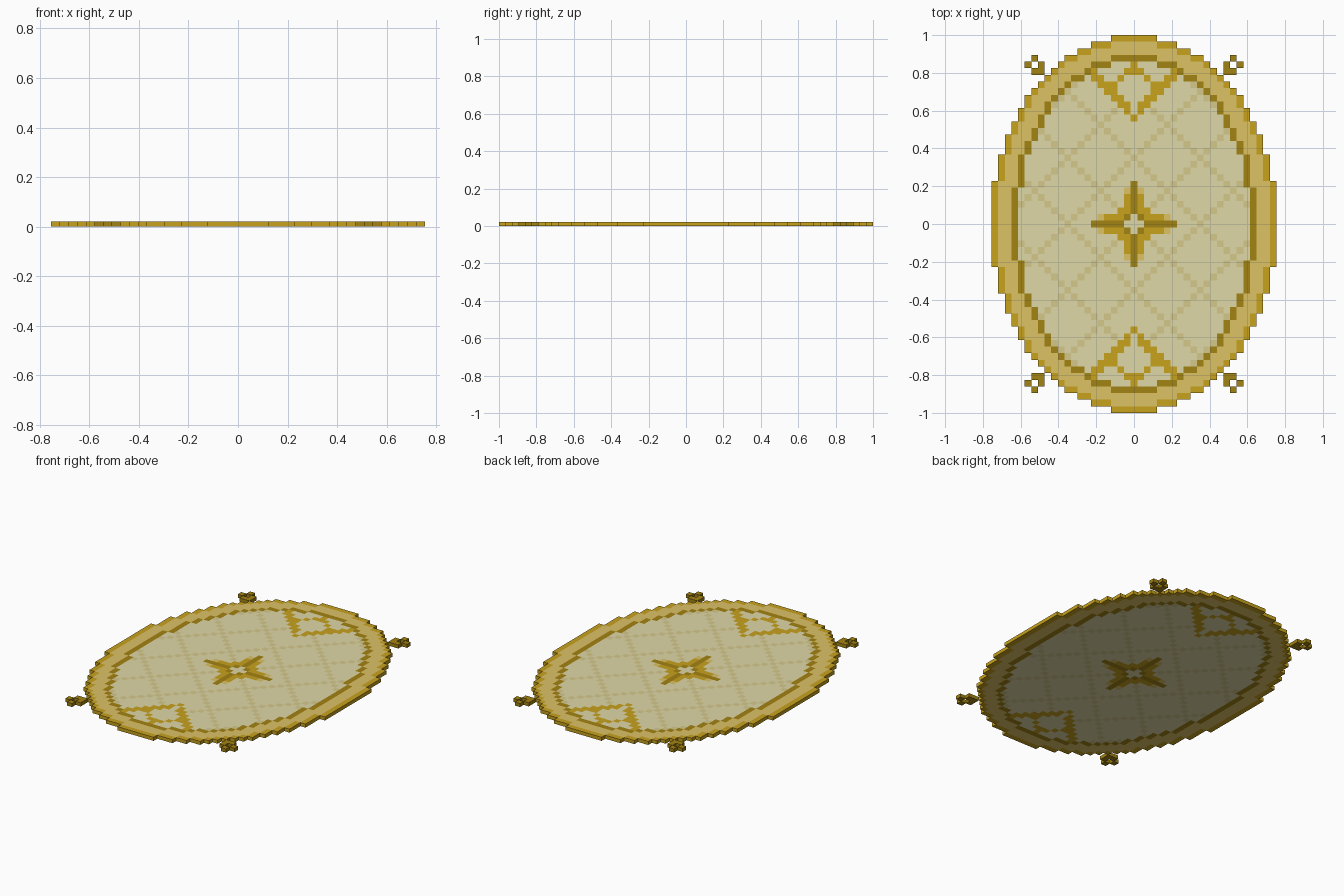
import bpy, bmesh

if "Cube" in bpy.data.objects:
    bpy.data.objects.remove(bpy.data.objects["Cube"])

S = 2 / 57          # cell size: the rug is 43 x 57 cells
H = 0.022           # thickness


def inside(i, j, a, b):
    return (i / a) ** 2 + (j / b) ** 2 < 0.999


def on_edge(i, j, a, b):
    return inside(i, j, a, b) and not (
        inside(abs(i) + 1, j, a, b) and inside(i, abs(j) + 1, a, b))


def star(x, y):
    # four-pointed centre medallion, k along the arm and w across it
    k, w = max(x, y), min(x, y)
    if x + y <= 1:
        return "field"
    if (w == 0 and k <= 6) or (k, w) == (1, 1):
        return "dark_band"
    if (w == 1 and k <= 4) or (k, w) == (2, 2):
        return "gold_motif"
    if w == 1 and k == 5:
        return "border"
    return None


def part_at(i, j):
    x, y = abs(i), abs(j)
    # corner tassels: small rings with the inward corner filled
    if (abs(x - 15) + abs(y - 24) == 1) or (x, y) == (14, 23):
        return "tassels"
    if not inside(i, j, 21.5, 28.5):
        return None
    if on_edge(i, j, 21.5, 28.5):
        return "rim"
    if not inside(i, j, 18.5, 25.5):
        return "border"
    if on_edge(i, j, 18.5, 25.5):
        return "dark_band"
    s = star(x, y)
    if s:
        return s
    # end motifs: a wide V with a diamond closed inside it
    if y >= 16 and (x in (y - 16, y - 17) and y > 17 or x == y - 16
                    or (x + y == 24 and y >= 20) or (x == 0 and y >= 23)):
        return "gold_motif"
    # diagonal lattice, left clear inside the end motifs
    if ((i + j) % 10 == 0 or (i - j) % 10 == 0) and not (y > 16 and x < y - 16):
        return "lattice"
    return "field"


cells = {}
for i in range(-21, 22):
    for j in range(-28, 29):
        p = part_at(i, j)
        if p:
            cells[i, j] = p


def build(name, color):
    bm = bmesh.new()

    def quad(pts):
        bm.faces.new([bm.verts.new(p) for p in pts])

    for (i, j), p in cells.items():
        if p != name:
            continue
        x, y, h = i * S, j * S, S / 2
        c = [(x - h, y - h), (x + h, y - h), (x + h, y + h), (x - h, y + h)]
        quad([(*q, H) for q in c])
        quad([(*q, 0) for q in reversed(c)])
        # walls only on the open sides
        for n, (di, dj) in enumerate([(0, -1), (1, 0), (0, 1), (-1, 0)]):
            if (i + di, j + dj) not in cells:
                a, b = c[n], c[(n + 1) % 4]
                quad([(*a, 0), (*b, 0), (*b, H), (*a, H)])
    bmesh.ops.remove_doubles(bm, verts=bm.verts, dist=1e-5)
    me = bpy.data.meshes.new(name)
    bm.to_mesh(me)
    bm.free()
    mat = bpy.data.materials.new(name)
    mat.diffuse_color = (*color, 1)
    mat.use_nodes = True
    mat.node_tree.nodes["Principled BSDF"].inputs["Base Color"].default_value = mat.diffuse_color
    me.materials.append(mat)
    bpy.context.collection.objects.link(bpy.data.objects.new(name, me))


for name, color in {
    "rim": (0.58, 0.36, 0.012),
    "border": (0.72, 0.54, 0.13),
    "dark_band": (0.37, 0.23, 0.006),
    "field": (0.74, 0.69, 0.38),
    "lattice": (0.66, 0.58, 0.26),
    "gold_motif": (0.58, 0.36, 0.012),
    "tassels": (0.37, 0.23, 0.006),
}.items():
    build(name, color)
